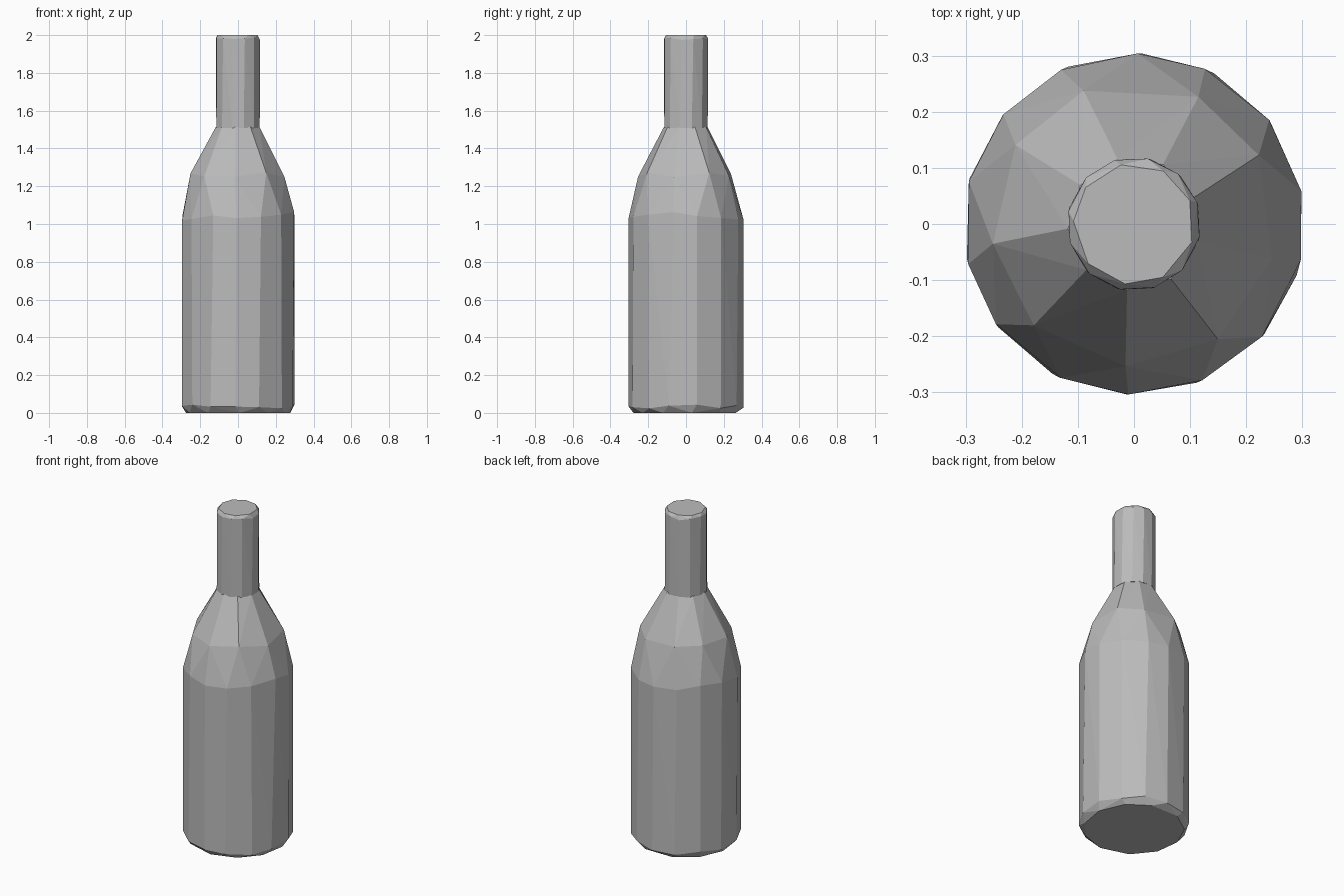
import bpy, bmesh, math, random

random.seed(4)
if "Cube" in bpy.data.objects:
    bpy.data.objects.remove(bpy.data.objects["Cube"], do_unlink=True)

grey = bpy.data.materials.new("plain grey")
grey.use_nodes = True
colour = (0.5, 0.5, 0.5, 1)
grey.diffuse_color = colour
grey.node_tree.nodes["Principled BSDF"].inputs["Base Color"].default_value = colour


def ring(radius, height, count, start=0, wobble=0, lift=0):
    """Points around a circle, slightly uneven in angle and height."""
    points = []
    for i in range(count):
        a = math.radians(start + 360 * i / count + random.uniform(-wobble, wobble))
        z = height + random.uniform(-lift, lift)
        points.append((radius * math.cos(a), radius * math.sin(a), z))
    return points


def faceted(name, points):
    """Flat-faced convex shell around the points."""
    bm = bmesh.new()
    for p in points:
        bm.verts.new(p)
    out = bmesh.ops.convex_hull(bm, input=bm.verts)
    loose = [v for v in bm.verts if not v.link_faces]
    bmesh.ops.delete(bm, geom=loose, context='VERTS')
    bmesh.ops.dissolve_limit(bm, angle_limit=math.radians(1),
                             verts=bm.verts, edges=bm.edges)
    bmesh.ops.recalc_face_normals(bm, faces=bm.faces)
    mesh = bpy.data.meshes.new(name)
    bm.to_mesh(mesh)
    bm.free()
    mesh.materials.append(grey)
    obj = bpy.data.objects.new(name, mesh)
    bpy.context.collection.objects.link(obj)
    return obj


# Body: base, straight wall, rounded shoulder and taper to the neck
faceted("bottle_body",
        ring(0.278, 0, 11, 8, 3)
        + ring(0.304, 0.035, 14, 10, 2, 0.012)
        + ring(0.304, 1.04, 14, 12, 2, 0.025)
        + ring(0.254, 1.26, 9, 27, 4, 0.012)
        + ring(0.118, 1.513, 9, 24))

# Neck: a straight tube with a small chamfer at the closed top
faceted("bottle_neck",
        ring(0.119, 1.508, 12, 15)
        + ring(0.119, 1.98, 12, 17, 2, 0.006)
        + ring(0.108, 2, 9, 20, 3))
